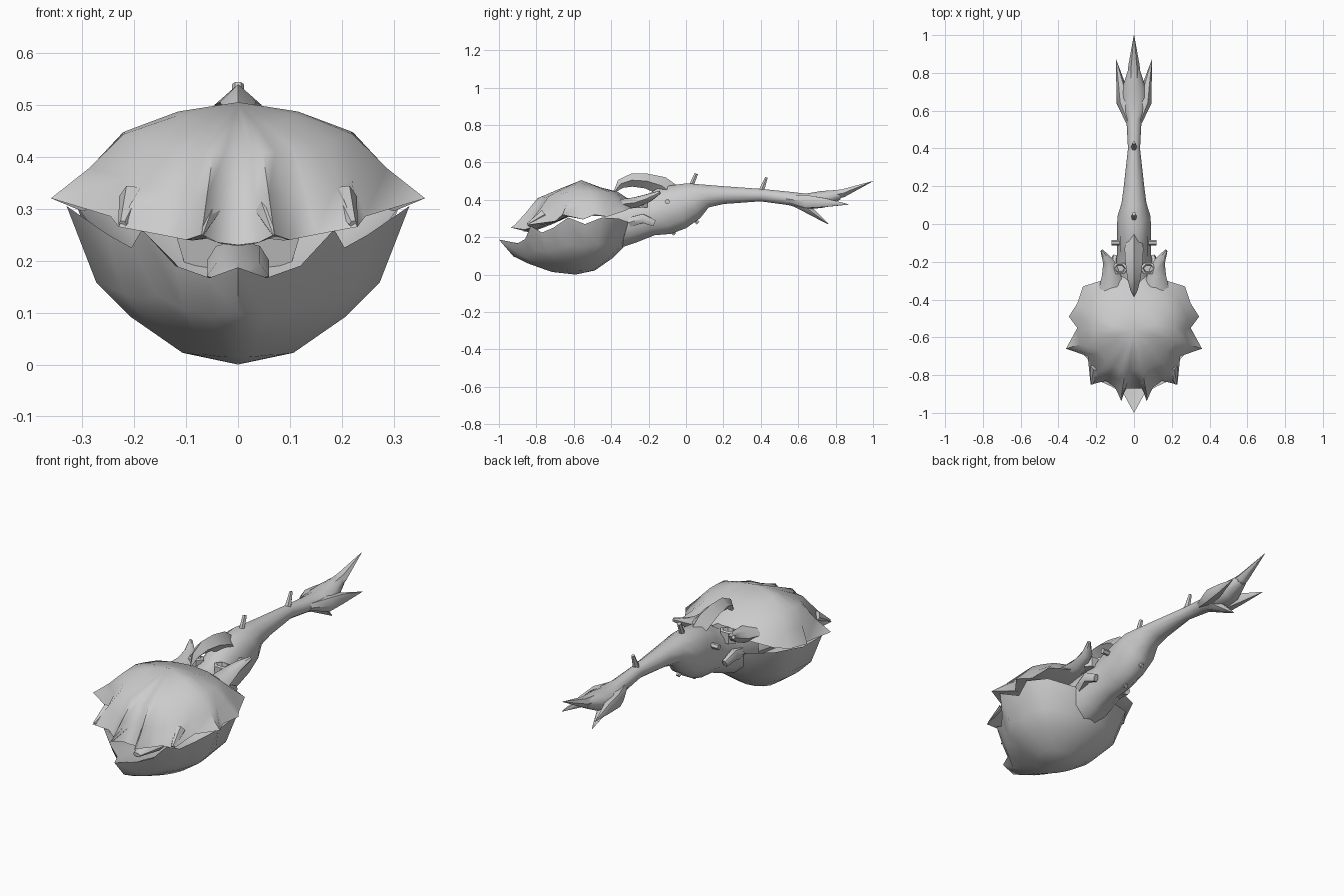
import bpy, bmesh, math
from mathutils import Vector

if "Cube" in bpy.data.objects:
    bpy.data.objects.remove(bpy.data.objects["Cube"])

grey = bpy.data.materials.new("plain_grey")
grey.use_nodes = True
grey.diffuse_color = (0.6, 0.6, 0.6, 1)
grey.node_tree.nodes["Principled BSDF"].inputs["Base Color"].default_value = (0.6, 0.6, 0.6, 1)


def finish(name, bm, angle=45):
    bmesh.ops.recalc_face_normals(bm, faces=bm.faces)
    mesh = bpy.data.meshes.new(name)
    bm.to_mesh(mesh)
    bm.free()
    mesh.materials.append(grey)
    obj = bpy.data.objects.new(name, mesh)
    bpy.context.collection.objects.link(obj)
    bpy.ops.object.select_all(action='DESELECT')
    obj.select_set(True)
    bpy.context.view_layer.objects.active = obj
    bpy.ops.object.shade_smooth_by_angle(angle=math.radians(angle))


def bridge(bm, a, b):
    for i in range(len(a)):
        j = (i + 1) % len(a)
        bm.faces.new((a[i], a[j], b[j], b[i]))


def tube(name, path, sizes, sides=8):
    """Closed loft along a path; each size is (half width, half height)."""
    bm = bmesh.new()
    pts = [Vector(p) for p in path]
    rings = []
    for k, p in enumerate(pts):
        t = (pts[min(k + 1, len(pts) - 1)] - pts[max(k - 1, 0)]).normalized()
        ref = Vector((1, 0, 0)) if abs(t.x) < 0.8 else Vector((0, 1, 0))
        up = t.cross(ref).normalized()
        side = up.cross(t)
        w, h = sizes[k]
        rings.append([bm.verts.new(p + side * w * math.cos(a) + up * h * math.sin(a))
                      for a in (2 * math.pi * i / sides for i in range(sides))])
    for a, b in zip(rings, rings[1:]):
        bridge(bm, a, b)
    bm.faces.new(rings[0])
    bm.faces.new(rings[-1])
    finish(name, bm, 55)


def spike(name, a, b, r, tip=0.002):
    tube(name, [a, b], [(r, r), (tip, tip)], 6)


def jaw(name, half, centre_y, pole_z, inner_z, outer, inner, sag=0):
    """Spiked rim joined to an outer dome and a shallower inner lining."""
    rim = [Vector(p) for p in half]
    rim += [Vector((-p.x, p.y, p.z)) for p in reversed(rim[1:-1])]
    n = len(rim)
    centre = Vector((0, centre_y, 0))
    bm = bmesh.new()
    edge = [bm.verts.new(p) for p in rim]
    for pole, profile in ((pole_z, outer), (inner_z, inner)):
        last, pts = edge, rim
        for t, f in profile:
            # each ring inward loses some of the spikes
            pts = [p * 0.74 + (pts[i - 1] + pts[(i + 1) % n]) * 0.13 for i, p in enumerate(pts)]
            ring = []
            for p in pts:
                q = centre + (p - centre) * t
                # flatten the front and back slopes
                fore = abs(p.y - centre_y) / math.hypot(p.x, p.y - centre_y)
                q.z = p.z + (pole - p.z) * f - sag * fore * 4 * t * (1 - t)
                ring.append(bm.verts.new(q))
            bridge(bm, last, ring)
            last = ring
        top = bm.verts.new((0, centre_y, pole))
        for i in range(n):
            bm.faces.new((last[i], last[(i + 1) % n], top))
    finish(name, bm, 65)


# Upper jaw shell
upper_rim = [(0, -.87, .23), (.04, -.87, .235), (.07, -.93, .25), (.1, -.865, .24),
             (.15, -.83, .25), (.23, -.85, .265), (.245, -.7, .285), (.36, -.66, .32),
             (.3, -.55, .295), (.345, -.49, .32), (.3, -.42, .31), (.27, -.33, .34),
             (.14, -.29, .36), (0, -.26, .38)]
jaw("upper_jaw", upper_rim, -.56, .505, .34,
    [(.85, .36), (.68, .72), (.36, .91)], [(.85, .1), (.5, .6)], sag=.028)

# Lower jaw bowl
lower_rim = [(0, -1, .187), (.055, -.9, .167), (.12, -.86, .19), (.185, -.83, .26),
             (.205, -.77, .225), (.25, -.71, .25), (.33, -.63, .305), (.285, -.54, .27),
             (.31, -.45, .305), (.25, -.36, .3), (.12, -.31, .28), (0, -.29, .27)]
jaw("lower_jaw", lower_rim, -.59, 0, .13,
    [(.87, .46), (.68, .68), (.36, .92)], [(.88, .25), (.5, .9)])
tube("tongue", [(0, -.82, .16), (0, -.7, .17), (0, -.5, .2)],
     [(.02, .01), (.06, .035), (.06, .04)])

# Body and tail: y, top, bottom, half width
sections = [(-.42, .38, .12, .12), (-.3, .4, .16, .11), (-.2, .42, .2, .092),
            (-.12, .47, .205, .09), (-.04, .49, .235, .09), (.04, .5, .29, .088),
            (.11, .485, .355, .066), (.2, .475, .375, .054), (.4, .46, .39, .032),
            (.55, .445, .37, .04), (.64, .435, .345, .075), (.73, .45, .355, .06), (.82, .455, .4, .03)]
tube("body", [(0, y, (t + b) / 2) for y, t, b, w in sections],
     [(w, (t - b) / 2) for y, t, b, w in sections], 10)

# Tail prongs
tube("tail_tip", [(0, .7, .41), (0, .84, .435), (0, 1, .5)],
     [(.04, .035), (.03, .025), (.001, .001)], 6)
tube("tail_lower_prong", [(0, .53, .405), (0, .64, .36), (0, .76, .27)],
     [(.02, .02), (.04, .03), (.002, .002)], 6)

# Curled horn over the neck, with a ridged top
tube("horn", [(0, -.07, .43), (0, -.13, .475), (0, -.21, .5), (0, -.29, .505), (0, -.35, .485), (0, -.38, .445)],
     [(.04, .05), (.05, .05), (.045, .04), (.035, .035), (.02, .025), (.003, .006)], 4)

# Studs along the spine and belly
spike("front_back_stud", (0, .03, .48), (0, .055, .54), .014, .011)
spike("rear_back_stud", (0, .4, .44), (0, .43, .52), .018, .008)
spike("front_belly_stud", (0, -.08, .24), (0, -.06, .215), .014, .011)
spike("rear_belly_stud", (0, .04, .3), (0, .065, .275), .014, .011)

# Mirrored parts
for side, s in (("left", 1), ("right", -1)):
    tube(side + "_tail_prong",
         [(s * .025, .54, .405), (s * .055, .645, .39), (s * .07, .74, .385), (s * .095, .87, .375)],
         [(.018, .02), (.038, .04), (.024, .028), (.001, .001)], 6)
    spike(side + "_fang", (s * .055, -.83, .3), (s * .068, -.935, .25), .024)
    spike(side + "_corner_tooth", (s * .2, -.76, .32), (s * .222, -.845, .27), .03, .008)
    spike(side + "_body_stud", (s * .07, -.1, .39), (s * .118, -.1, .39), .014, .014)
    # Neck flap sweeping out and back
    tube(side + "_neck_flap",
         [(s * .12, -.4, .37), (s * .12, -.27, .385), (s * .135, -.2, .41), (s * .17, -.14, .44)],
         [(.08, .03), (.05, .033), (.03, .025), (.008, .01)], 6)
    # Small curled claw at the jaw hinge
    tube(side + "_hinge_claw", [(s * .09, -.3, .28), (s * .11, -.23, .3), (s * .1, -.17, .275)],
         [(.03, .03), (.024, .028), (.015, .02)], 6)
    # Six-sided socket on the neck
    bm = bmesh.new()
    rings = [[bm.verts.new((s * .075 + r * math.cos(a), -.235 + r * .75 * math.sin(a), z))
              for a in (i * math.pi / 3 for i in range(6))]
             for r, z in ((.045, .36), (.045, .415), (.03, .42), (.024, .395))]
    for a, b in zip(rings, rings[1:]):
        bridge(bm, a, b)
    bm.faces.new(rings[0])
    bm.faces.new(rings[-1])
    finish(side + "_socket", bm, 30)
